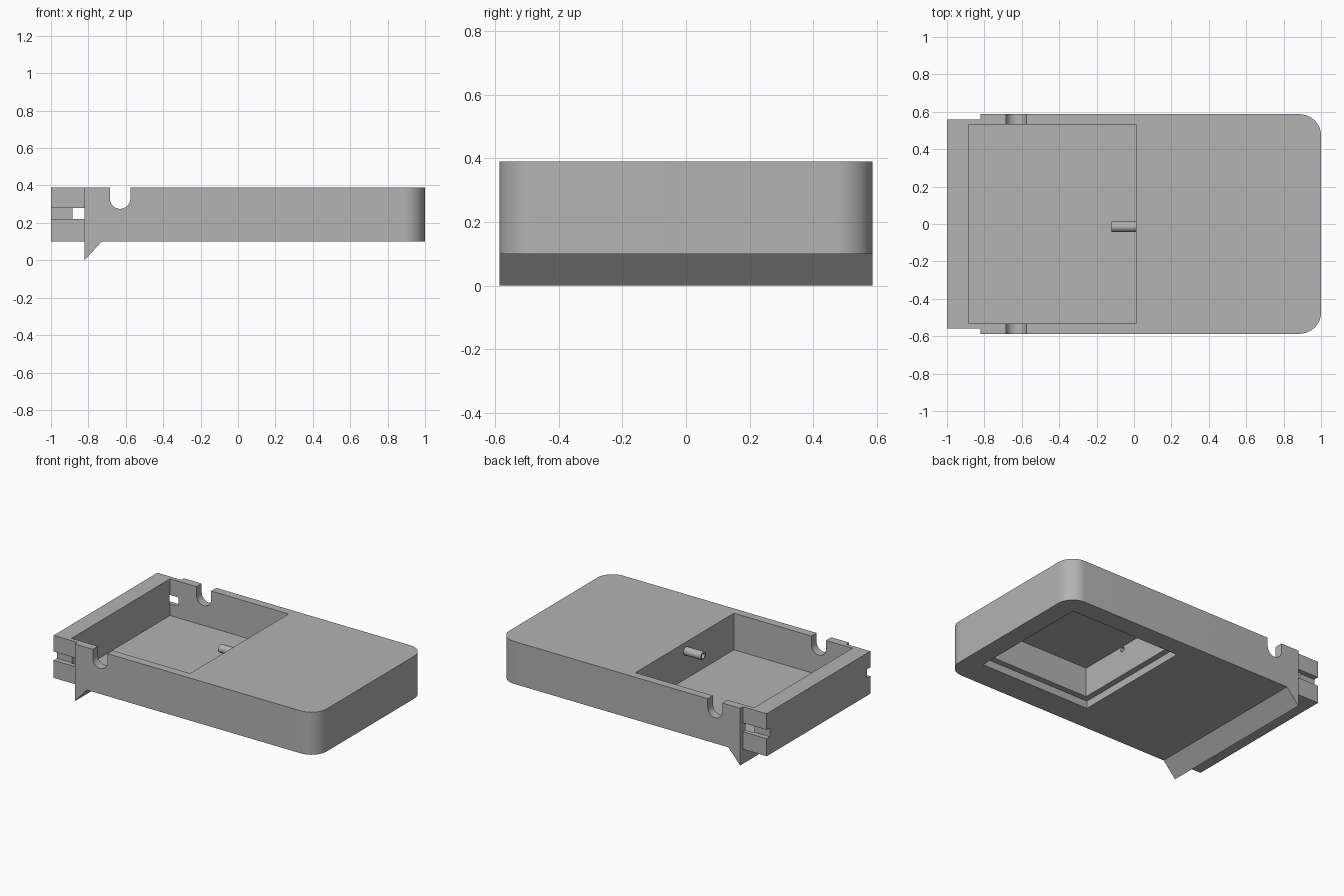
import bpy, bmesh, math
from mathutils import Vector

cube = bpy.data.objects.get("Cube")
if cube:
    bpy.data.objects.remove(cube, do_unlink=True)

grey = bpy.data.materials.new("plain grey")
grey.use_nodes = True
grey.diffuse_color = (0.45, 0.45, 0.45, 1)
grey.node_tree.nodes["Principled BSDF"].inputs["Base Color"].default_value = (0.45, 0.45, 0.45, 1)


def prism(name, points, sweep):
    """Extrude a closed 3D outline along the sweep vector."""
    bm = bmesh.new()
    face = bm.faces.new([bm.verts.new(p) for p in points])
    top = bmesh.ops.extrude_face_region(bm, geom=[face])["geom"]
    verts = [v for v in top if isinstance(v, bmesh.types.BMVert)]
    bmesh.ops.translate(bm, verts=verts, vec=Vector(sweep))
    bmesh.ops.recalc_face_normals(bm, faces=bm.faces)
    mesh = bpy.data.meshes.new(name)
    bm.to_mesh(mesh)
    bm.free()
    obj = bpy.data.objects.new(name, mesh)
    bpy.context.collection.objects.link(obj)
    mesh.materials.append(grey)
    return obj


def box(name, x0, x1, y0, y1, z0, z1):
    return prism(name, [(x0, y0, z0), (x1, y0, z0), (x1, y1, z0), (x0, y1, z0)], (0, 0, z1 - z0))


def arc(cx, cy, r, a0, a1, n):
    angles = [math.radians(a0 + (a1 - a0) * i / n) for i in range(n + 1)]
    return [(cx + r * math.cos(a), cy + r * math.sin(a)) for a in angles]


def rod(name, x0, x1, y, z, r):
    ring = arc(y, z, r, 0, 360, 24)[:-1]
    return prism(name, [(x0, a, b) for a, b in ring], (x1 - x0, 0, 0))


def combine(target, tool, operation):
    mod = target.modifiers.new(operation.title(), "BOOLEAN")
    mod.operation, mod.solver, mod.object = operation, "EXACT", tool
    bpy.context.view_layer.objects.active = target
    bpy.ops.object.modifier_apply(modifier=mod.name)
    bpy.data.objects.remove(tool, do_unlink=True)


W, TONGUE, STEP = 0.587, 0.559, -0.82   # half widths and tongue shoulder
LOW, HIGH = 0.1, 0.39                   # housing underside and top

# Housing: narrow tongue at one end, rounded corners at the other
R = 0.115
side = arc(1 - R, W - R, R, 0, 90, 16) + [(STEP, W), (STEP, TONGUE), (-1, TONGUE)]
plan = side + [(x, -y) for x, y in reversed(side)]
housing = prism("housing", [(x, y, LOW) for x, y in plan], (0, 0, HIGH - LOW))

# Hooked lip across the underside
lip = prism("lip", [(STEP, -W, 0), (STEP + 0.1, -W, LOW + 0.01), (STEP, -W, LOW + 0.01)], (0, 2 * W, 0))
combine(housing, lip, "UNION")

# Open tray above, stepped compartment below
cuts = [box("tray_cutter", -0.885, 0.01, -0.531, 0.531, 0.14, 0.5),
        box("compartment_cutter", 0.08, 0.83, -0.36, 0.415, 0.05, 0.35),
        box("cover_rebate_cutter", 0.04, 0.87, -0.4, 0.455, 0.05, 0.15)]

# Grooves along the tongue and round-bottomed notches in the side walls
notch = arc(-0.63, 0.33, 0.055, 180, 360, 16) + [(-0.575, 0.5), (-0.685, 0.5)]
for s in (-1, 1):
    y0, y1 = sorted((s * (TONGUE - 0.035), s * 0.7))
    cuts.append(box("groove_cutter", -1.1, STEP, y0, y1, 0.22, 0.28))
    cuts.append(prism("notch_cutter", [(x, s * 0.5, z) for x, z in notch], (0, s * 0.2, 0)))
for cutter in cuts:
    combine(housing, cutter, "DIFFERENCE")

# Hollow spigot through the dividing wall
PY, PZ = -0.015, 0.33
combine(housing, rod("spigot", -0.12, 0.05, PY, PZ, 0.028), "UNION")
combine(housing, rod("bore_cutter", -0.2, 0.12, PY, PZ, 0.017), "DIFFERENCE")

# Smooth curved walls, crisp edges
bpy.ops.object.select_all(action="DESELECT")
housing.select_set(True)
bpy.context.view_layer.objects.active = housing
bpy.ops.object.shade_smooth_by_angle(angle=math.radians(30))
